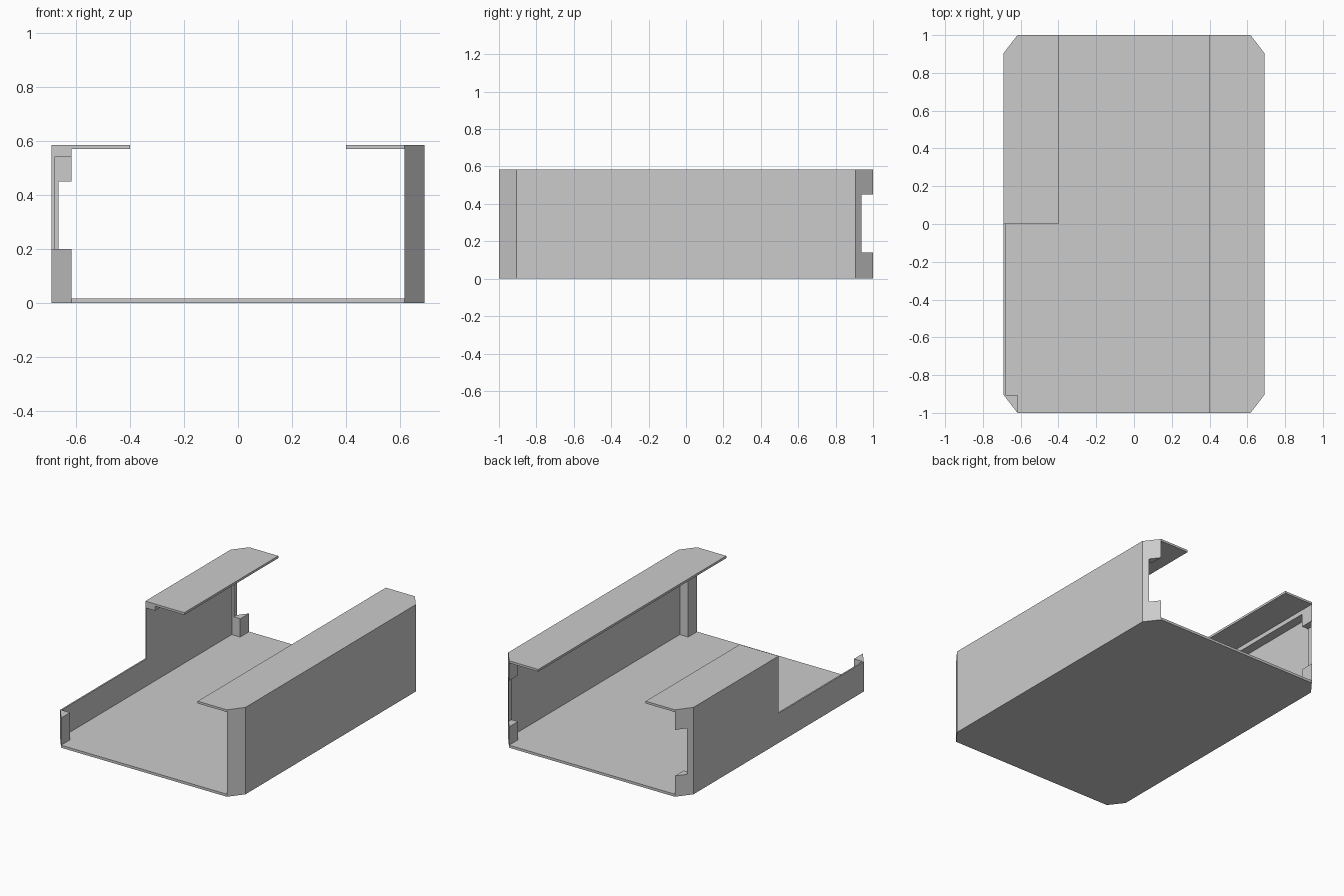
import bpy
import bmesh

cube = bpy.data.objects.get("Cube")
if cube:
    bpy.data.objects.remove(cube, do_unlink=True)

# Main dimensions
W, L, H = 0.69, 1.0, 0.585        # half width, half length, height
CX, CY = 0.617, 0.905             # where the corner chamfers begin
FLOOR, LID = 0.017, 0.57          # floor top, flange underside
INNER = 0.68                      # inner face of the thin side walls
LIP = 0.4                         # inner edge of the top flanges
LOW = 0.2                         # height of the cut-down wall

gray = bpy.data.materials.new("plain gray")
gray.use_nodes = True
color = (0.6, 0.6, 0.6, 1)
gray.diffuse_color = color
gray.node_tree.nodes["Principled BSDF"].inputs["Base Color"].default_value = color


def prism(name, outline, z0, z1):
    """Extrude a flat outline from z0 up to z1."""
    bm = bmesh.new()
    face = bm.faces.new([bm.verts.new((x, y, z0)) for x, y in outline])
    top = bmesh.ops.extrude_face_region(bm, geom=[face])["geom"]
    for v in top:
        if isinstance(v, bmesh.types.BMVert):
            v.co.z = z1
    bmesh.ops.recalc_face_normals(bm, faces=bm.faces)
    mesh = bpy.data.meshes.new(name)
    bm.to_mesh(mesh)
    bm.free()
    mesh.materials.append(gray)
    obj = bpy.data.objects.new(name, mesh)
    bpy.context.collection.objects.link(obj)
    return obj


def box(name, x0, x1, y0, y1, z0, z1):
    return prism(name, [(x0, y0), (x1, y0), (x1, y1), (x0, y1)], z0, z1)


def post(name, sx, sy, top):
    """Triangular corner post behind a chamfer."""
    return prism(name, [(sx * W, sy * CY), (sx * CX, sy * CY), (sx * CX, sy * L)],
                 FLOOR, top)


def notch(obj, sx):
    """Cut the connector slot out of a back post."""
    cutter = box("slot_cutter", sx * 0.5, sx * 0.664, 0.8, 1.1, 0.14, 0.45)
    cutter.hide_render = True
    mod = obj.modifiers.new("slot", "BOOLEAN")
    mod.operation = "DIFFERENCE"
    mod.solver = "EXACT"
    mod.object = cutter
    bpy.context.view_layer.objects.active = obj
    bpy.ops.object.modifier_apply(modifier=mod.name)
    bpy.data.objects.remove(cutter, do_unlink=True)


# Floor with chamfered corners
prism("floor", [(-CX, -L), (CX, -L), (W, -CY), (W, CY),
                (CX, L), (-CX, L), (-W, CY), (-W, -CY)], 0, FLOOR)

# Side walls: the right one is cut down along its front half
box("left_wall", INNER, W, -CY, CY, FLOOR, LID)
box("right_wall_back", -W, -INNER, 0, CY, FLOOR, LID)
box("right_wall_front", -W, -INNER, -CY, 0, FLOOR, LOW)

# Top flanges
prism("left_flange", [(LIP, -L), (CX, -L), (W, -CY), (W, CY), (CX, L), (LIP, L)],
      LID, H)
prism("right_flange", [(-W, 0), (-LIP, 0), (-LIP, L), (-CX, L), (-W, CY)], LID, H)

# Ribs under the flanges
box("left_rib", CX, INNER, -CY, CY, 0.54, LID)
box("right_rib", -INNER, -CX, 0, CY, 0.54, LID)

# Corner posts
post("left_front_post", 1, -1, LID)
post("right_front_post", -1, -1, LOW)
notch(post("left_back_post", 1, 1, LID), 1)
notch(post("right_back_post", -1, 1, LID), -1)
